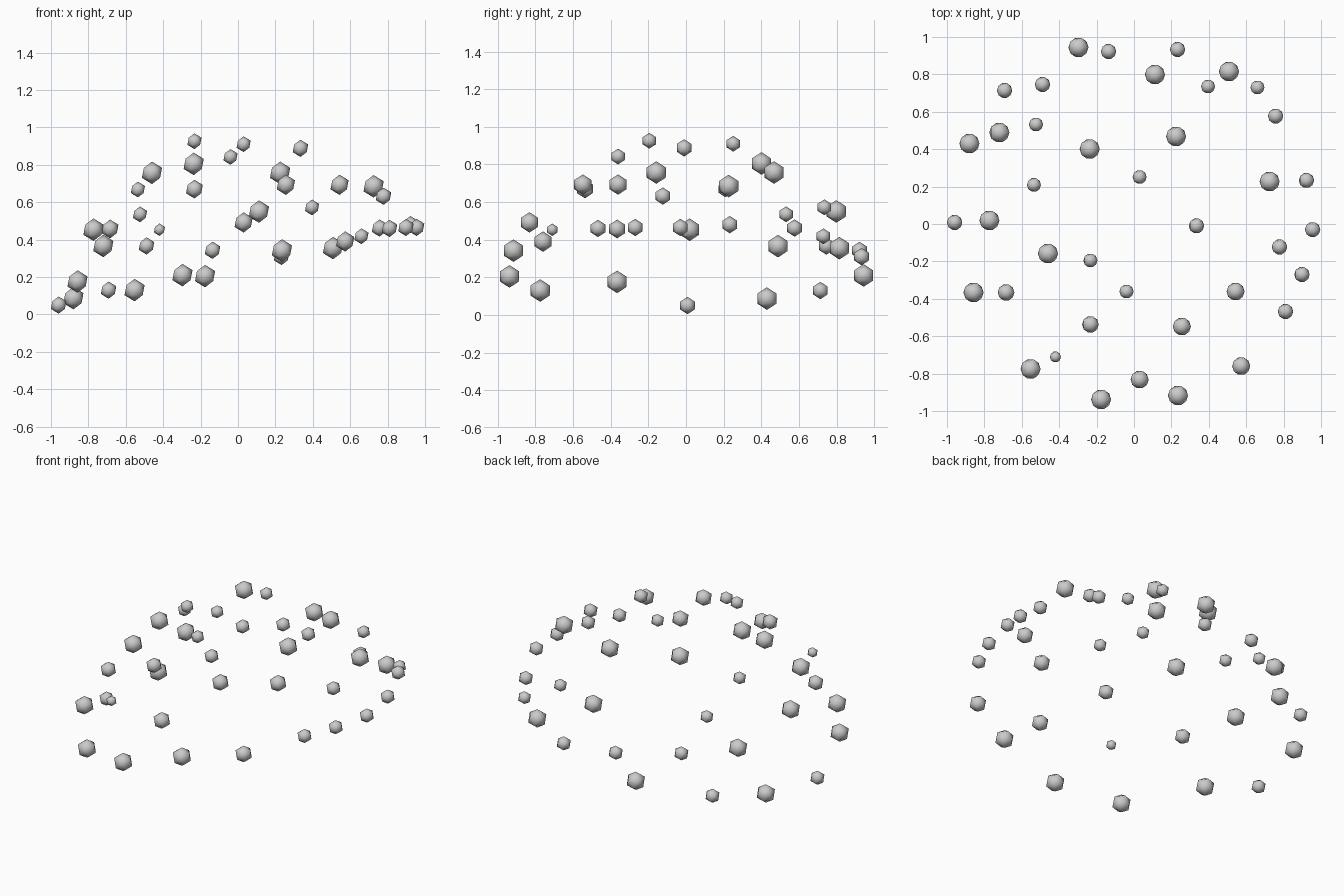
import bpy
import bmesh
from mathutils import Matrix

# Scattered beads forming a tilted dome, grouped by bead radius
BEADS = {
    "large": (0.060, [
        (-.297, .944, .21), (.112, .799, .55), (.508, .815, .355), (-.88, .43, .087),
        (-.72, .489, .366), (-.237, .401, .805), (.225, .468, .757), (.725, .227, .685),
        (-.773, .019, .453), (-.46, -.158, .757), (-.858, -.366, .176),
        (-.553, -.775, .13), (-.176, -.938, .205), (.235, -.917, .342)]),
    "medium_large": (0.054, [
        (.543, -.361, .693), (.256, -.548, .693), (.03, -.832, .492), (.573, -.76, .39)]),
    "medium": (0.050, [
        (-.684, -.366, .457), (-.233, -.537, .67)]),
    "medium_small": (0.046, [
        (-.136, .922, .343), (.233, .933, .31), (-.692, .714, .13), (-.489, .746, .366),
        (.757, .577, .462), (.922, .233, .48), (-.959, .008, .05), (.334, -.01, .888),
        (.955, -.03, .465), (.778, -.123, .632), (.898, -.27, .465), (.81, -.468, .46)]),
    "small": (0.042, [
        (.396, .735, .572), (.66, .73, .418), (-.524, .532, .535), (.03, .251, .91),
        (-.535, .209, .668), (-.233, -.195, .926), (-.04, -.361, .842)]),
    "tiny": (0.033, [(-.42, -.711, .453)]),
}


def add_beads(name, radius, points):
    """One object of low-poly icosahedron beads of equal size."""
    bm = bmesh.new()
    for p in points:
        bmesh.ops.create_icosphere(bm, subdivisions=1, radius=radius,
                                   matrix=Matrix.Translation(p))
    mesh = bpy.data.meshes.new(name)
    bm.to_mesh(mesh)
    bm.free()
    # Soft shading over the coarse facets
    for poly in mesh.polygons:
        poly.use_smooth = True
    bpy.context.collection.objects.link(bpy.data.objects.new(name, mesh))


for size, (radius, points) in BEADS.items():
    add_beads(size + "_beads", radius, points)
